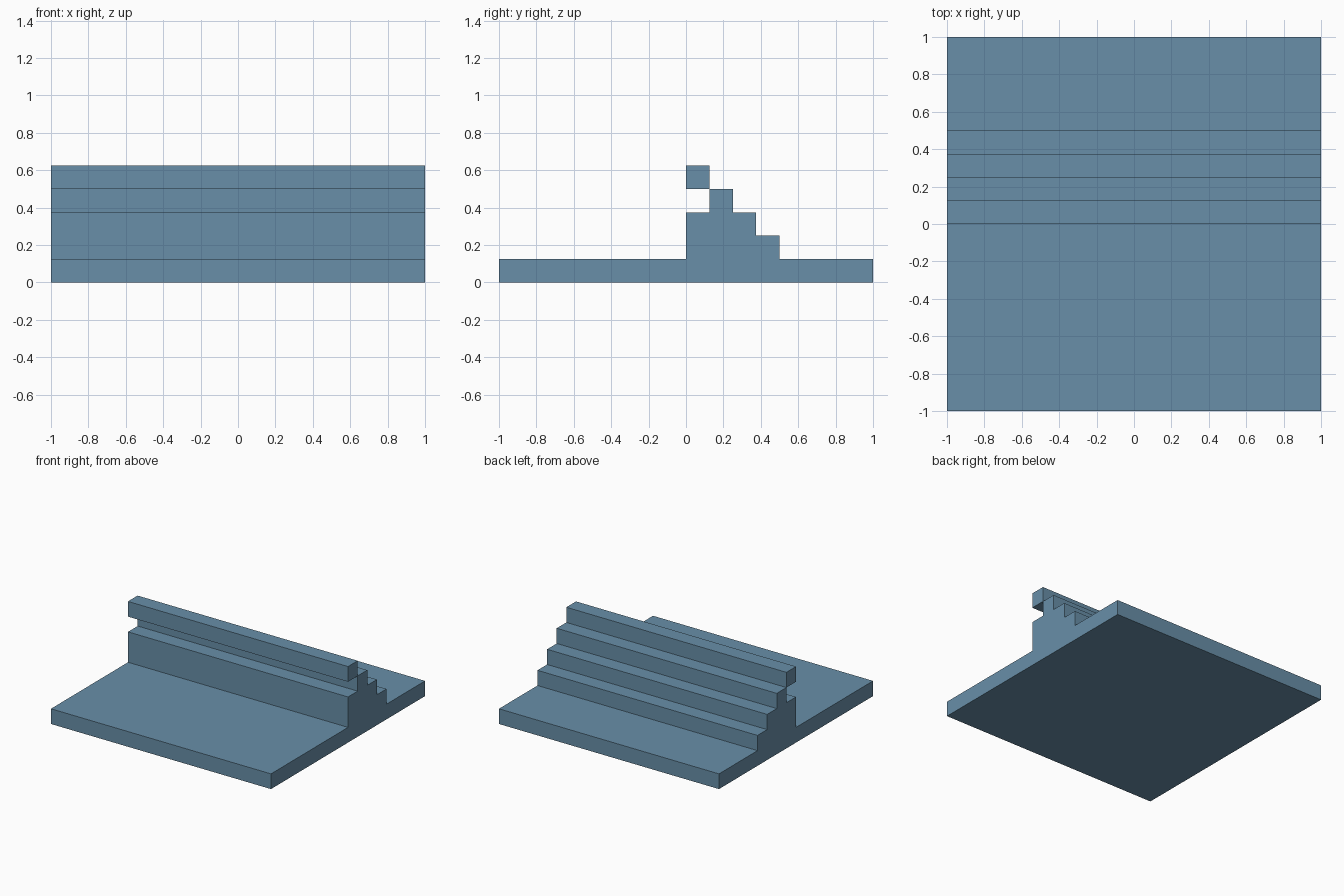
import bpy
import bmesh

if "Cube" in bpy.data.objects:
    bpy.data.objects.remove(bpy.data.objects["Cube"])

U = 0.125  # one step unit

blue = bpy.data.materials.new("slate_blue")
blue.diffuse_color = (0.14, 0.274, 0.393, 1.0)
blue.use_nodes = True
blue.node_tree.nodes["Principled BSDF"].inputs["Base Color"].default_value = blue.diffuse_color


def extrude_profile(name, points):
    """Extrude a (y, z) profile, given in step units, across the full width."""
    bm = bmesh.new()
    face = bm.faces.new([bm.verts.new((-1, y * U, z * U)) for y, z in points])
    result = bmesh.ops.extrude_face_region(bm, geom=[face])
    verts = [g for g in result["geom"] if isinstance(g, bmesh.types.BMVert)]
    bmesh.ops.translate(bm, verts=verts, vec=(2, 0, 0))
    bmesh.ops.recalc_face_normals(bm, faces=bm.faces)
    mesh = bpy.data.meshes.new(name)
    bm.to_mesh(mesh)
    bm.free()
    mesh.materials.append(blue)
    obj = bpy.data.objects.new(name, mesh)
    bpy.context.collection.objects.link(obj)
    return obj


# Base slab with the stepped ridge: low front ledge, then steps down to the back
profile = [(-8, 0), (8, 0), (8, 1), (4, 1)]
for step in range(2, 5):
    profile += [(6 - step, step), (5 - step, step)]
profile += [(1, 3), (0, 3), (0, 1), (-8, 1)]
extrude_profile("stepped_base", profile)

# Top step, meeting the ridge along one edge and overhanging the front ledge
extrude_profile("top_step", [(0, 4), (1, 4), (1, 5), (0, 5)])
